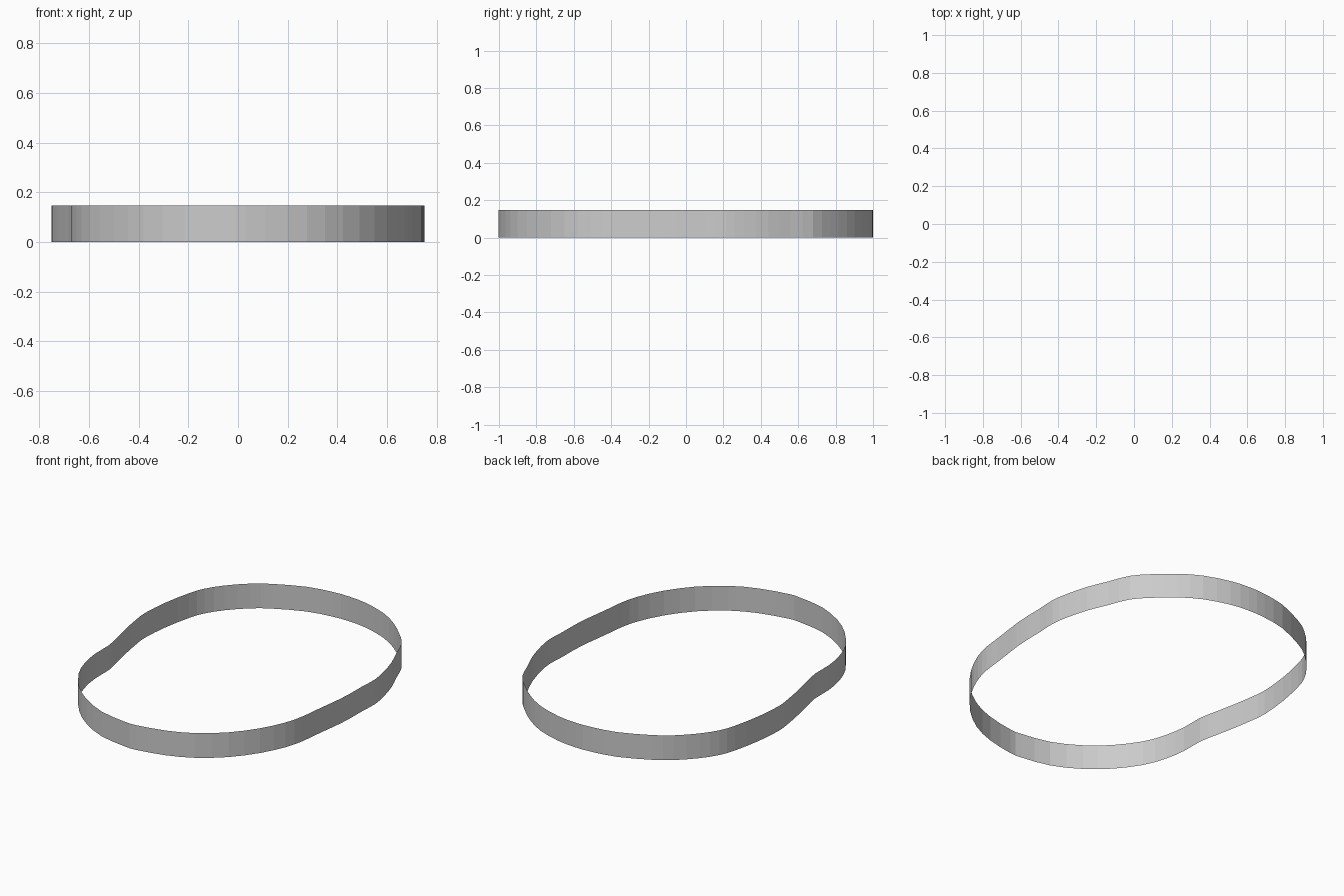
import bpy, bmesh
from mathutils import Vector

if "Cube" in bpy.data.objects:
    bpy.data.objects.remove(bpy.data.objects["Cube"])

HEIGHT = 0.147

# outline seen from above, clockwise from the back
OUTLINE = [
    (0.03, 1.0), (0.15, 0.985), (0.30, 0.935), (0.42, 0.86), (0.52, 0.77),
    (0.60, 0.68), (0.65, 0.56), (0.70, 0.44), (0.735, 0.31), (0.75, 0.21),
    (0.745, 0.10), (0.744, 0.0), (0.738, -0.10), (0.725, -0.20),
    (0.712, -0.30), (0.70, -0.40), (0.67, -0.51), (0.60, -0.65),
    (0.49, -0.79), (0.35, -0.90), (0.20, -0.965), (0.03, -1.0),
    (-0.05, -0.998), (-0.22, -0.965), (-0.38, -0.88), (-0.50, -0.775),
    (-0.60, -0.64), (-0.65, -0.51), (-0.672, -0.38), (-0.673, -0.25),
    (-0.695, -0.14), (-0.72, -0.02), (-0.74, 0.10), (-0.75, 0.20),
    (-0.735, 0.37), (-0.70, 0.54), (-0.665, 0.635), (-0.60, 0.73),
    (-0.50, 0.83), (-0.40, 0.895), (-0.23, 0.97), (-0.08, 0.997),
]


def refine(points):
    """Insert one smooth midpoint into each span of a closed outline."""
    pts = [Vector(p) for p in points]
    n, out = len(pts), []
    for i in range(n):
        a, b, c, d = pts[i - 1], pts[i], pts[(i + 1) % n], pts[(i + 2) % n]
        out += [b, (b + c) * 0.5625 - (a + d) * 0.0625]
    return out


# thin open band: the outline raised straight up
bm = bmesh.new()
verts = [bm.verts.new((p.x, p.y, 0)) for p in reversed(refine(OUTLINE))]
edges = [bm.edges.new((v, verts[(i + 1) % len(verts)])) for i, v in enumerate(verts)]
top = bmesh.ops.extrude_edge_only(bm, edges=edges)["geom"]
bmesh.ops.translate(bm, vec=(0, 0, HEIGHT),
                    verts=[g for g in top if isinstance(g, bmesh.types.BMVert)])

# faces point outward
bm.normal_update()
for f in bm.faces:
    if f.normal.dot(f.calc_center_median()) < 0:
        f.normal_flip()

mesh = bpy.data.meshes.new("band")
bm.to_mesh(mesh)
bm.free()
bpy.context.collection.objects.link(bpy.data.objects.new("band", mesh))
